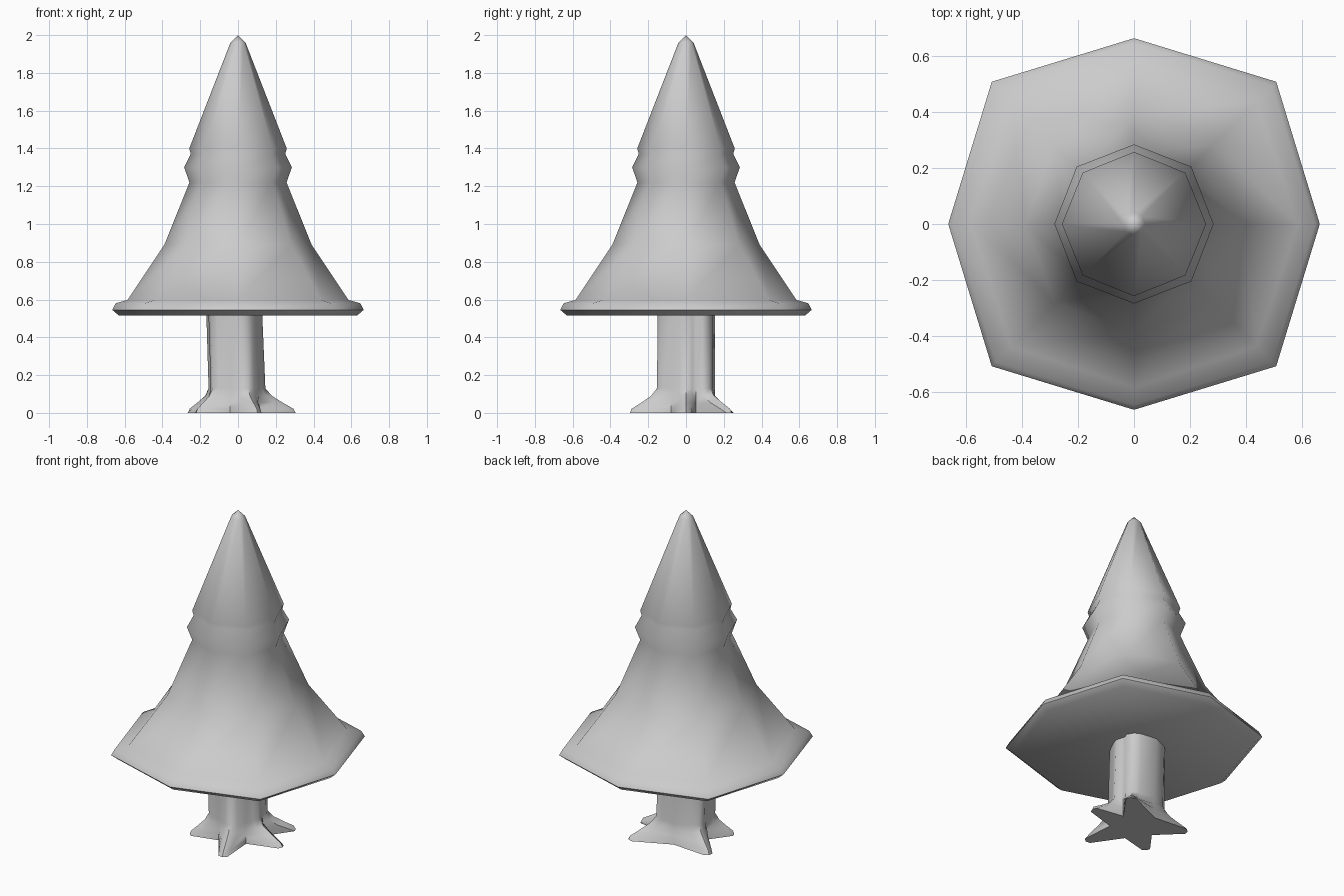
import bpy, bmesh
from math import sin, cos, radians

if "Cube" in bpy.data.objects:
    bpy.data.objects.remove(bpy.data.objects["Cube"])


def loft(name, rings, tip=None, angle=40):
    """Skin matching rings of points from bottom to top, capping both ends."""
    bm = bmesh.new()
    loops = [[bm.verts.new(p) for p in ring] for ring in rings]
    n = len(loops[0])
    for a, b in zip(loops, loops[1:]):
        for i in range(n):
            j = (i + 1) % n
            bm.faces.new((a[i], a[j], b[j], b[i]))
    bm.faces.new(loops[0][::-1])
    if tip:
        t = bm.verts.new(tip)
        for i in range(n):
            bm.faces.new((loops[-1][i], loops[-1][(i + 1) % n], t))
    else:
        bm.faces.new(loops[-1])
    bmesh.ops.recalc_face_normals(bm, faces=bm.faces)
    me = bpy.data.meshes.new(name)
    bm.to_mesh(me)
    bm.free()
    ob = bpy.data.objects.new(name, me)
    bpy.context.collection.objects.link(ob)
    bpy.ops.object.select_all(action='DESELECT')
    ob.select_set(True)
    bpy.context.view_layer.objects.active = ob
    bpy.ops.object.shade_smooth_by_angle(angle=radians(angle))
    return ob


def polar(r, deg, z):
    return (r * cos(radians(deg)), r * sin(radians(deg)), z)


# Foliage: eight-sided cone; radius on the axes, radius on the diagonals
profile = [(0.515, 0.63, 0.68), (0.545, 0.665, 0.72), (0.58, 0.648, 0.70),
           (0.598, 0.585, 0.62), (0.89, 0.39, 0.40), (1.22, 0.257, 0.26),
           (1.30, 0.285, 0.29), (1.37, 0.25, 0.252), (1.40, 0.258, 0.26),
           (1.96, 0.04, 0.04)]
loft("foliage", [[polar(rd if i % 2 else ra, 45 * i, z) for i in range(8)]
                 for z, ra, rd in profile], tip=(0, 0, 2.0), angle=60)

# Trunk with five spreading roots: angle, reach, trunk radius at the root
roots = [(0, 0.305, 0.14), (47, 0.33, 0.165), (150, 0.305, 0.168),
         (215, 0.27, 0.16), (289, 0.315, 0.158)]
# Height, spread of crest, spread of root flanks, flank half angle
levels = [(0.0, 1.0, 0.94, 5), (0.022, 0.93, 0.72, 7), (0.055, 0.58, 0.35, 11),
          (0.09, 0.24, 0.10, 14), (0.13, 0.03, 0.0, 15), (0.53, 0.0, 0.0, 15)]
rings = []
for z, crest, flank, half in levels:
    ring = []
    lean = -0.012 if z > 0.5 else 0.0
    for k, (ang, reach, rt) in enumerate(roots):
        nxt = roots[(k + 1) % len(roots)][0]
        gap = (nxt - ang) % 360
        side = 0.96 * rt + (reach - 0.96 * rt) * flank
        ring += [polar(side, ang - half, z),
                 polar(rt + (reach - rt) * crest, ang, z),
                 polar(side, ang + half, z),
                 polar(0.155 if gap > 90 else 0.135, ang + gap / 2, z)]
    rings.append([(x + lean, y, h) for x, y, h in ring])
loft("trunk", rings, angle=50)
